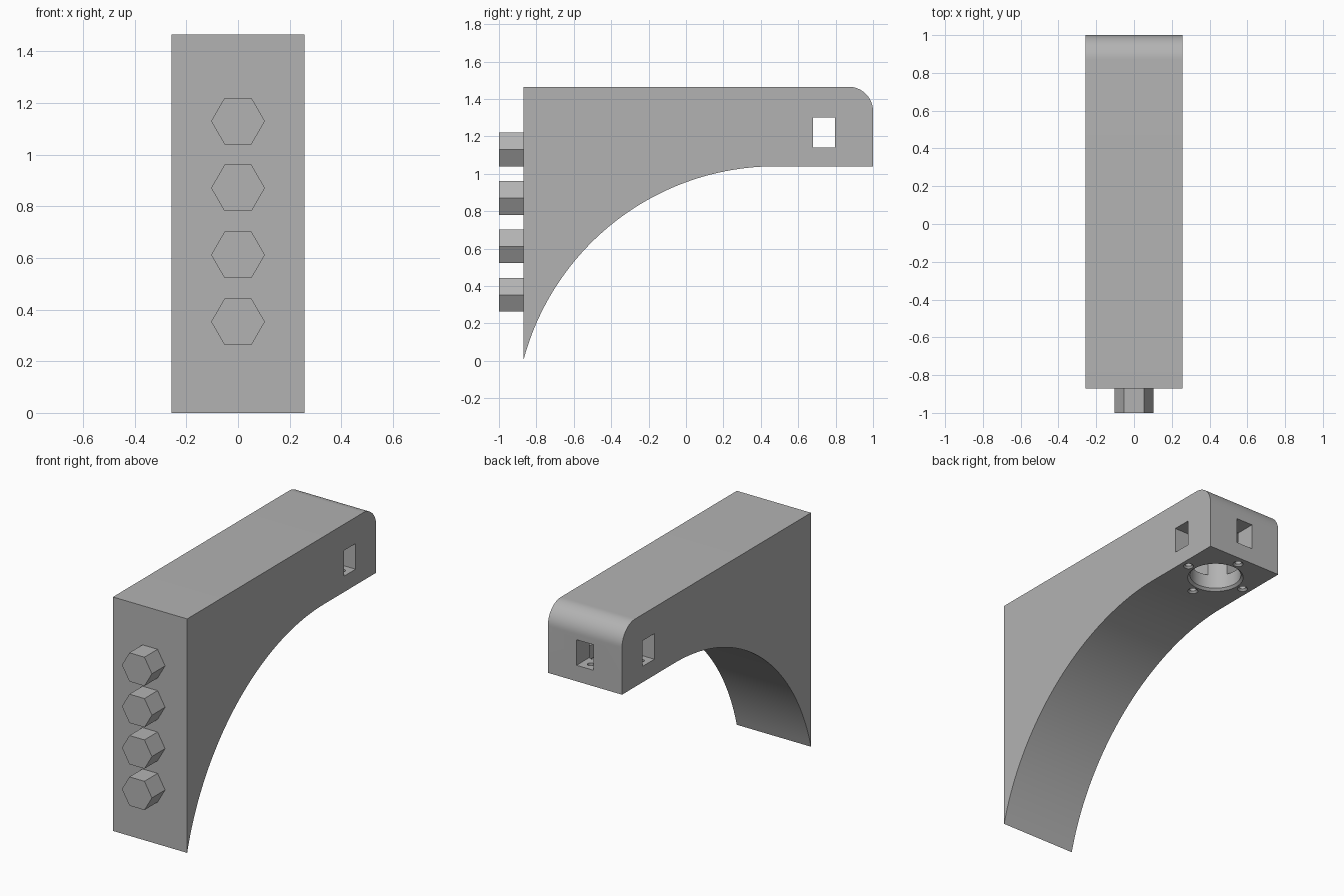
import bpy, bmesh, math
from mathutils import Vector

if "Cube" in bpy.data.objects:
    bpy.data.objects.remove(bpy.data.objects["Cube"])

grey = bpy.data.materials.new("plain grey")
grey.use_nodes = True
COLOUR = (0.45, 0.45, 0.45, 1)
grey.diffuse_color = COLOUR
grey.node_tree.nodes["Principled BSDF"].inputs["Base Color"].default_value = COLOUR

HALF_WIDTH, FRONT, BACK = 0.257, -0.87, 1.0
TOP, UNDER = 1.465, 1.04
HOLE_Y = 0.738


def add_object(name, bm):
    bmesh.ops.recalc_face_normals(bm, faces=bm.faces[:])
    mesh = bpy.data.meshes.new(name)
    bm.to_mesh(mesh)
    bm.free()
    mesh.materials.append(grey)
    obj = bpy.data.objects.new(name, mesh)
    bpy.context.collection.objects.link(obj)
    return obj


def prism(name, points, direction):
    """Extrude a closed outline along a direction."""
    bm = bmesh.new()
    face = bm.faces.new([bm.verts.new(p) for p in points])
    ext = bmesh.ops.extrude_face_region(bm, geom=[face])
    verts = [v for v in ext["geom"] if isinstance(v, bmesh.types.BMVert)]
    bmesh.ops.translate(bm, vec=Vector(direction), verts=verts)
    return add_object(name, bm)


def round_cutter(name, x, y, rings, sides):
    """Stack of (radius, height) rings, capped at both ends."""
    bm = bmesh.new()
    loops = []
    for radius, z in rings:
        loops.append([bm.verts.new((x + radius * math.cos(a), y + radius * math.sin(a), z))
                      for a in (math.tau * i / sides for i in range(sides))])
    for low, high in zip(loops, loops[1:]):
        for i in range(sides):
            j = (i + 1) % sides
            bm.faces.new((low[i], low[j], high[j], high[i]))
    bm.faces.new(loops[0])
    bm.faces.new(loops[-1])
    return add_object(name, bm)


def cut(target, cutter):
    cutter.hide_render = True
    mod = target.modifiers.new("cut", 'BOOLEAN')
    mod.operation, mod.solver, mod.object = 'DIFFERENCE', 'EXACT', cutter
    bpy.context.view_layer.objects.active = target
    bpy.ops.object.modifier_apply(modifier=mod.name)
    bpy.data.objects.remove(cutter)


# Bracket body: side profile with a rounded back corner and a curved underside
corner = 0.13
profile = [(FRONT, TOP)]
for i in range(17):
    a = math.pi / 2 * (1 - i / 16)
    profile.append((BACK - corner + corner * math.cos(a), TOP - corner + corner * math.sin(a)))
profile.append((BACK, UNDER))
arc_y, arc_r = 0.48, 1.396
end_angle = math.asin((arc_y - FRONT) / arc_r)
for i in range(49):
    a = end_angle * i / 48
    profile.append((arc_y - arc_r * math.sin(a), UNDER - arc_r * (1 - math.cos(a))))
body = prism("bracket_body", [(-HALF_WIDTH, y, max(z, 0)) for y, z in profile],
             (2 * HALF_WIDTH, 0, 0))

# Cross-shaped square channel, open at both sides and the back
w, reach, blind = 0.058, 0.3, 0.26
cross = [(w, w), (w, reach), (-w, reach), (-w, w), (-reach, w), (-reach, -w),
         (-w, -w), (-w, -blind), (w, -blind), (w, -w), (reach, -w), (reach, w)]
cut(body, prism("channel_cutter", [(x, HOLE_Y + y, 1.14) for x, y in cross], (0, 0, 0.16)))

# Round socket in the underside with a chamfered rim
cut(body, round_cutter("socket_cutter", 0, HOLE_Y,
                       [(0.172, UNDER - 0.01), (0.148, UNDER + 0.014), (0.148, 1.31)], 48))

# Four countersunk screw holes around the socket
for i in range(4):
    a = math.pi / 2 * i
    cut(body, round_cutter("screw_hole_cutter", 0.205 * math.cos(a), HOLE_Y + 0.205 * math.sin(a),
                           [(0.04, UNDER - 0.01), (0.019, UNDER + 0.011), (0.019, 1.16)], 24))

bpy.ops.object.select_all(action='DESELECT')
body.select_set(True)
bpy.context.view_layer.objects.active = body
bpy.ops.object.shade_smooth_by_angle(angle=math.radians(25))

# Column of hexagonal pegs on the front
for n in range(4):
    z = 0.353 + 0.259 * n
    outline = [(0.104 * math.cos(math.pi / 3 * i), -1.0, z + 0.104 * math.sin(math.pi / 3 * i))
               for i in range(6)]
    prism("hex_peg_%d" % (n + 1), outline, (0, FRONT + 1.0, 0))
